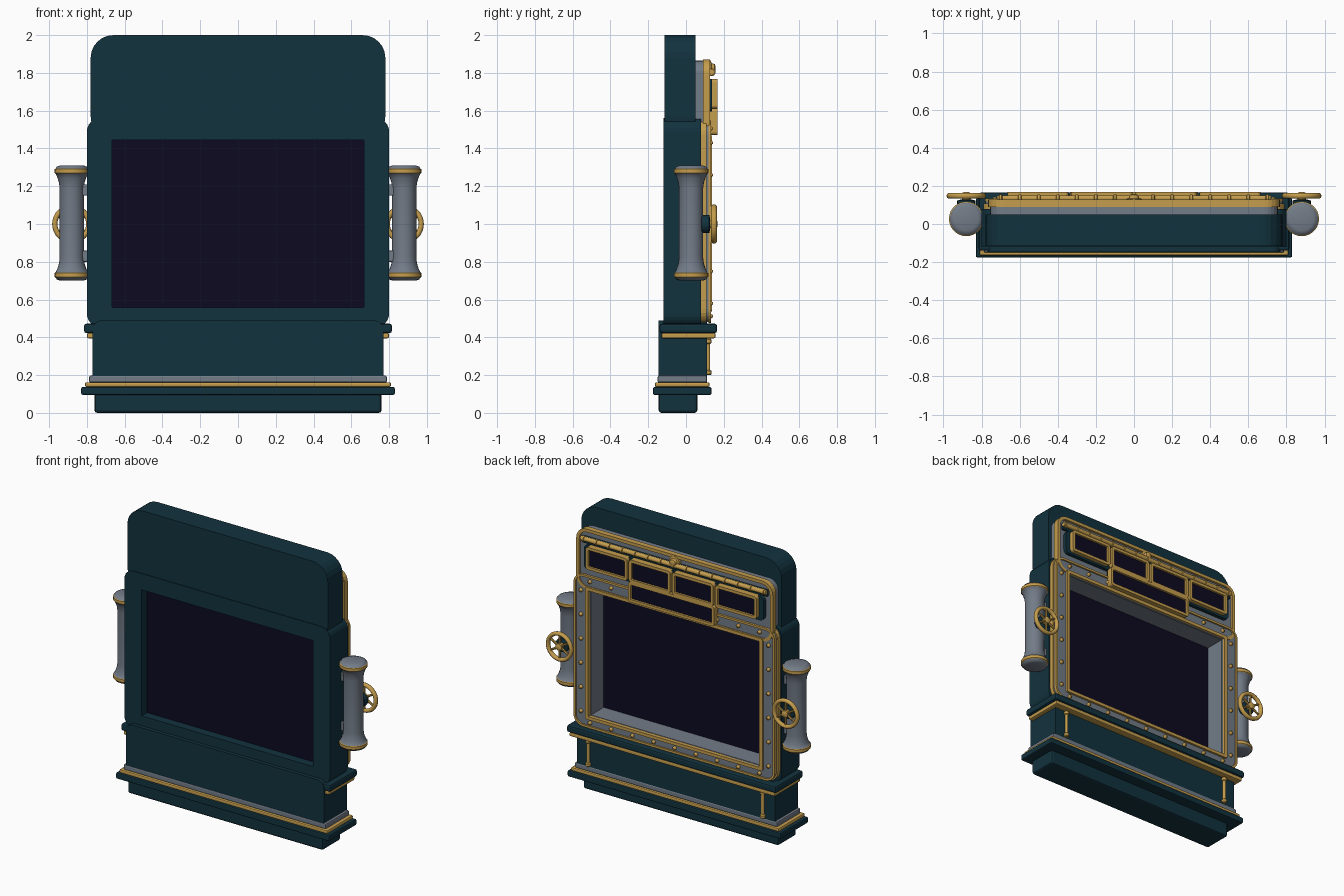
import bpy, bmesh, math
from mathutils import Matrix, Vector

if "Cube" in bpy.data.objects:
    bpy.data.objects.remove(bpy.data.objects["Cube"])


def material(name, rgb):
    m = bpy.data.materials.new(name)
    m.diffuse_color = (*rgb, 1)
    m.use_nodes = True
    m.node_tree.nodes["Principled BSDF"].inputs["Base Color"].default_value = m.diffuse_color
    return m


TEAL = material("dark_teal", (0.006, 0.032, 0.048))
GOLD = material("brass", (0.56, 0.34, 0.075))
GREY = material("steel_grey", (0.17, 0.20, 0.245))
NAVY = material("navy_glass", (0.004, 0.003, 0.015))


def finish(name, bm, mat, smooth=False, bevel=0):
    bmesh.ops.recalc_face_normals(bm, faces=bm.faces[:])
    me = bpy.data.meshes.new(name)
    bm.to_mesh(me)
    bm.free()
    ob = bpy.data.objects.new(name, me)
    bpy.context.collection.objects.link(ob)
    for m in (mat if isinstance(mat, list) else [mat]):
        me.materials.append(m)
    if bevel:
        mod = ob.modifiers.new("bevel", 'BEVEL')
        mod.width, mod.segments = bevel, 2
    if smooth:
        bpy.ops.object.select_all(action='DESELECT')
        ob.select_set(True)
        bpy.context.view_layer.objects.active = ob
        bpy.ops.object.shade_smooth_by_angle(angle=math.radians(40))
    return ob


def box(name, x0, x1, y0, y1, z0, z1, mat, bevel=0):
    bm = bmesh.new()
    bmesh.ops.create_cube(bm, size=1)
    for v in bm.verts:
        v.co = ((x0 + x1) / 2 + v.co.x * (x1 - x0), (y0 + y1) / 2 + v.co.y * (y1 - y0),
                (z0 + z1) / 2 + v.co.z * (z1 - z0))
    return finish(name, bm, mat, bevel=bevel)


def outline(x0, x1, z0, z1, r, n=6):
    """Rounded rectangle in the xz plane."""
    pts = []
    for cx, cz, a in ((x1 - r, z1 - r, 0), (x0 + r, z1 - r, 90), (x0 + r, z0 + r, 180), (x1 - r, z0 + r, 270)):
        for i in range(n + 1):
            t = math.radians(a + 90 * i / n)
            pts.append((cx + r * math.cos(t), cz + r * math.sin(t)))
    return pts


def plate(name, outer, y0, y1, mat, hole=None, bevel=0):
    """Rounded slab between y0 and y1; with a hole it becomes a frame."""
    bm = bmesh.new()

    def loop(pts, y):
        return [bm.verts.new((x, y, z)) for x, z in pts]

    def bridge(a, b):
        for i in range(len(a)):
            j = (i + 1) % len(a)
            bm.faces.new((a[i], a[j], b[j], b[i]))
    po = outline(*outer)
    a, b = loop(po, y0), loop(po, y1)
    bridge(a, b)
    if hole:
        pi = outline(*hole)
        c, d = loop(pi, y0), loop(pi, y1)
        bridge(c, d)
        bridge(a, c)
        bridge(b, d)
    else:
        bm.faces.new(a)
        bm.faces.new(b)
    return finish(name, bm, mat, bevel=bevel)


def lathe(name, profile, loc, mat, axis='Z', segs=28, rule=None):
    """Turn (radius, height) points around an axis through loc."""
    bm = bmesh.new()
    rings = [[bm.verts.new((r * math.cos(2 * math.pi * i / segs), r * math.sin(2 * math.pi * i / segs), h))
              for i in range(segs)] for r, h in profile]
    for k in range(len(rings) - 1):
        for i in range(segs):
            j = (i + 1) % segs
            f = bm.faces.new((rings[k][i], rings[k][j], rings[k + 1][j], rings[k + 1][i]))
            f.material_index = rule(k) if rule else 0
    bm.faces.new(rings[0])
    bm.faces.new(rings[-1])
    rot = {'Z': Matrix(), 'Y': Matrix.Rotation(-math.pi / 2, 4, 'X'), 'X': Matrix.Rotation(math.pi / 2, 4, 'Y')}
    bm.transform(Matrix.Translation(loc) @ rot[axis])
    return finish(name, bm, mat, smooth=True)


# Stepped base
box("foot", -0.76, 0.76, -0.145, 0.06, 0, 0.11, TEAL, 0.015)
box("plinth", -0.83, 0.83, -0.175, 0.135, 0.095, 0.137, TEAL, 0.008)
box("base_brass_strip", -0.81, 0.81, -0.165, 0.125, 0.137, 0.162, GOLD, 0.008)
box("base_grey_strip", -0.788, 0.788, -0.15, 0.112, 0.16, 0.197, GREY, 0.008)
plate("lower_body", (-0.77, 0.77, 0.12, 0.49, 0.05), -0.146, 0.11, TEAL)
box("ledge_brass_strip", -0.80, 0.80, -0.13, 0.157, 0.395, 0.423, GOLD, 0.008)
box("ledge", -0.815, 0.815, -0.14, 0.165, 0.423, 0.472, TEAL, 0.012)

# Main cabinet frame, upper cabinet and window
HOLE = (-0.665, 0.665, 0.56, 1.445, 0.002)
plate("main_frame", (-0.80, 0.80, 0.455, 1.56, 0.07), -0.12, 0.08, TEAL,
      hole=(-0.666, 0.666, 0.559, 1.446, 0.002))
plate("upper_cabinet", (-0.78, 0.78, 1.45, 2.0, 0.12), -0.115, 0.05, TEAL)
box("screen", -0.667, 0.667, -0.06, -0.03, 0.558, 1.447, NAVY)
plate("window_liner", (-0.68, 0.68, 0.545, 1.46, 0.01), -0.03, 0.11, GREY, hole=(-0.662, 0.662, 0.563, 1.442, 0.002))

# Rear plates with brass trim
plate("rear_plate", (-0.78, 0.78, 0.48, 1.545, 0.07), 0.08, 0.122, GREY, hole=HOLE)
plate("rear_plate_trim", (-0.79, 0.79, 0.47, 1.555, 0.08), 0.078, 0.108, GOLD, hole=(-0.76, 0.76, 0.5, 1.525, 0.05))
plate("rear_plate_bead", (-0.783, 0.783, 0.477, 1.548, 0.073), 0.118, 0.133, GOLD,
      hole=(-0.768, 0.768, 0.492, 1.533, 0.058))
plate("window_trim", (-0.69, 0.69, 0.538, 1.468, 0.01), 0.11, 0.137, GOLD, hole=HOLE)
plate("upper_plate", (-0.755, 0.755, 1.45, 1.865, 0.07), 0.05, 0.112, GREY)
plate("upper_plate_trim", (-0.765, 0.765, 1.45, 1.872, 0.08), 0.09, 0.128, GOLD,
      hole=(-0.742, 0.742, 1.47, 1.85, 0.06))

# Rivets around the rear plate
spots = [(s * 0.73, 0.58 + 0.17 * i) for s in (-1, 1) for i in range(6)]
spots += [(-0.66 + 0.165 * i, z) for z in (0.512, 1.505) for i in range(9)]
for x, z in spots:
    lathe("rivet", [(0.014, 0), (0.013, 0.012), (0.006, 0.022)], (x, 0.12, z), GOLD, 'Y', 10)

# Small display panels
plate("panel_backing", (-0.70, 0.70, 1.595, 1.765, 0.03), 0.11, 0.137, TEAL)


def display(name, x0, x1, z0, z1):
    t = 0.02
    plate(name + "_frame", (x0, x1, z0, z1, 0.02), 0.125, 0.167, GOLD, hole=(x0 + t, x1 - t, z0 + t, z1 - t, 0.006))
    box(name + "_glass", x0 + 0.01, x1 - 0.01, 0.112, 0.152, z0 + 0.01, z1 - 0.01, NAVY)


for i in range(4):
    display("small_display", -0.665 + 0.336 * i, -0.343 + 0.336 * i, 1.61, 1.768)
display("wide_display", -0.335, 0.335, 1.47, 1.612)

# Brass rail above the displays, with rings and a central knob
lathe("top_rail", [(0.016, -0.72), (0.016, 0.72)], (0, 0.135, 1.803), GOLD, 'X', 14)
box("rail_backing", -0.72, 0.72, 0.11, 0.128, 1.77, 1.815, TEAL)
for i in range(15):
    lathe("rail_ring", [(0.016, -0.009), (0.021, -0.006), (0.021, 0.006), (0.016, 0.009)],
          (-0.7 + 0.1 * i, 0.135, 1.803), GOLD, 'X', 14)
lathe("rail_knob", [(0.04, 0), (0.04, 0.025), (0.026, 0.028), (0.022, 0.045), (0.01, 0.05)],
      (0, 0.107, 1.825), GOLD, 'Y', 16)

# Paired side parts
for s in (-1, 1):
    # Upright brass bars on the lower body
    lathe("lower_bar", [(0.012, 0.2), (0.018, 0.205), (0.018, 0.222), (0.011, 0.228), (0.011, 0.365),
                        (0.018, 0.37), (0.018, 0.388), (0.012, 0.393)], (s * 0.68, 0.117, 0), GOLD, segs=12)
    # Side canister with flared ends and brass bands
    half = [(0.062, -0.305), (0.08, -0.298), (0.086, -0.288), (0.091, -0.285), (0.091, -0.265), (0.086, -0.262),
            (0.076, -0.24), (0.068, -0.215), (0.064, -0.185)]
    prof = half + [(r, -h) for r, h in reversed(half)]
    lathe("side_canister", prof, (s * 0.88, 0.027, 1.005), [GREY, GOLD],
          rule=lambda k: 1 if k in (2, 3, 4, 12, 13, 14) else 0)
    for z in (0.83, 1.18):
        box("canister_bracket", s * 0.835 - 0.045, s * 0.835 + 0.045, 0.0, 0.055, z - 0.03, z + 0.03, GREY, 0.006)
    # Hand wheel
    c = Vector((s * 0.88, 0.148, 1.0))
    lathe("wheel_mount", [(0.048, 0), (0.048, 0.04), (0.03, 0.045)], (c.x, 0.083, 1.0), TEAL, 'Y', 20)
    lathe("wheel_hub", [(0.018, 0), (0.026, 0.03), (0.024, 0.05), (0.012, 0.056)], (c.x, 0.112, 1.0), GOLD, 'Y', 16)
    bm = bmesh.new()
    n, m = 32, 10
    vs = [[bm.verts.new(c + Vector((math.cos(u) * (0.09 + 0.014 * math.cos(w)), 0.016 * math.sin(w),
                                    math.sin(u) * (0.09 + 0.014 * math.cos(w)))))
           for w in (2 * math.pi * j / m for j in range(m))] for u in (2 * math.pi * i / n for i in range(n))]
    for i in range(n):
        for j in range(m):
            bm.faces.new((vs[i][j], vs[(i + 1) % n][j], vs[(i + 1) % n][(j + 1) % m], vs[i][(j + 1) % m]))
    for k in range(6):
        mat = (Matrix.Translation(c) @ Matrix.Rotation(math.radians(60 * k), 4, 'Y')
               @ Matrix.Translation((0, 0, 0.052)))
        bmesh.ops.create_cone(bm, cap_ends=True, segments=8, radius1=0.009, radius2=0.007, depth=0.08, matrix=mat)
    finish("hand_wheel", bm, GOLD, smooth=True)
